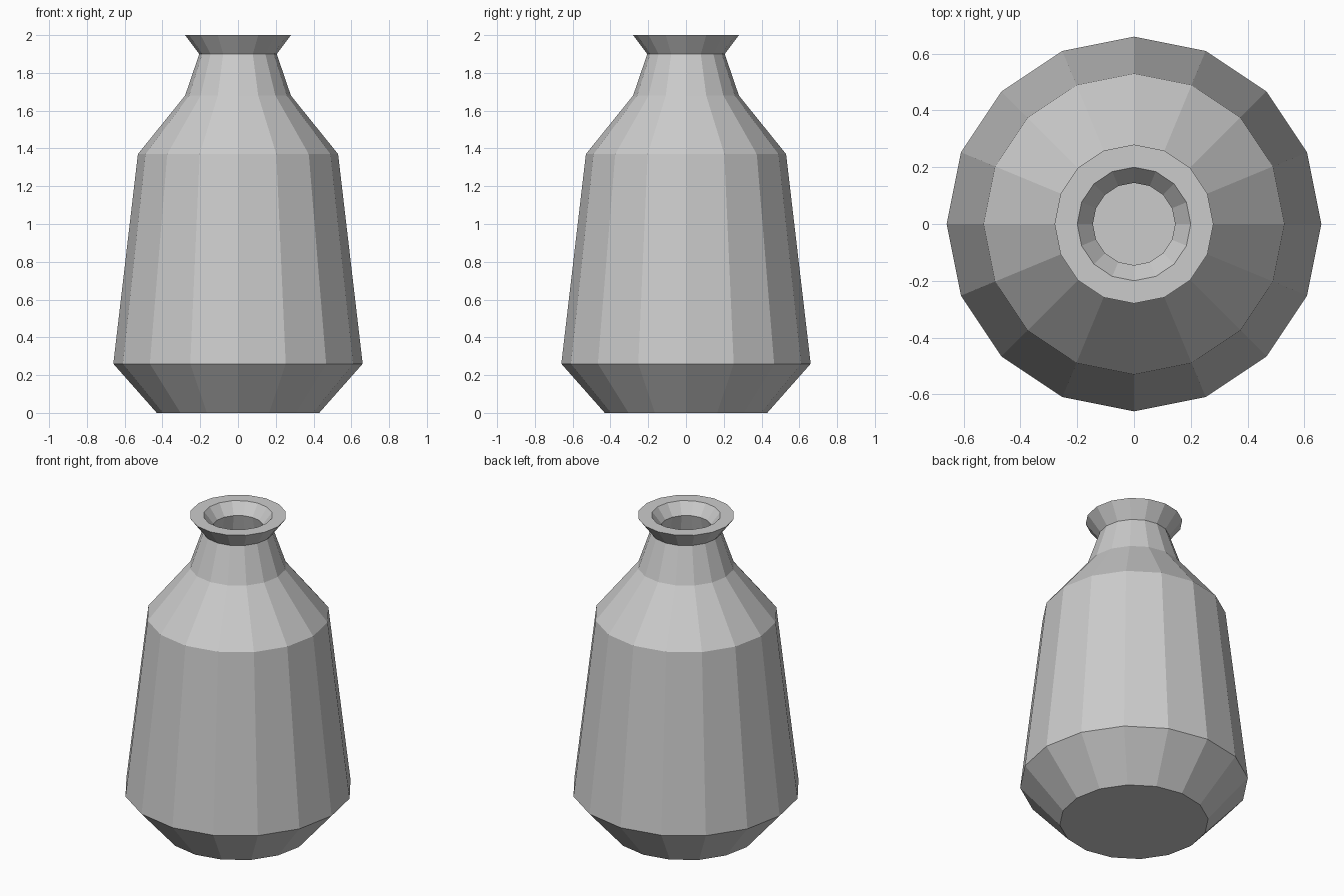
import bpy
import bmesh
import math

cube = bpy.data.objects.get("Cube")
if cube:
    bpy.data.objects.remove(cube, do_unlink=True)

SIDES = 16

# Single plain grey
grey = bpy.data.materials.new("plain grey")
grey.use_nodes = True
colour = (0.6, 0.6, 0.6, 1.0)
grey.diffuse_color = colour
grey.node_tree.nodes["Principled BSDF"].inputs["Base Color"].default_value = colour

# (radius, height) from the underside, up the outside, over the lip, down the inside
outside = [(0.43, 0.0), (0.66, 0.26), (0.53, 1.37),
           (0.28, 1.68), (0.205, 1.9), (0.28, 2.0)]
inside = [(0.2, 2.0), (0.145, 1.93), (0.215, 1.66),
          (0.47, 1.35), (0.59, 0.28), (0.4, 0.06)]


def lathe(name, profile, material):
    """Turn a profile around z, closing both ends with flat caps."""
    bm = bmesh.new()
    rings = []
    for radius, height in profile:
        rings.append([bm.verts.new((radius * math.cos(math.tau * i / SIDES),
                                    radius * math.sin(math.tau * i / SIDES),
                                    height)) for i in range(SIDES)])
    for low, high in zip(rings, rings[1:]):
        for i in range(SIDES):
            j = (i + 1) % SIDES
            bm.faces.new((low[i], low[j], high[j], high[i]))
    bm.faces.new(reversed(rings[0]))
    bm.faces.new(rings[-1])
    mesh = bpy.data.meshes.new(name)
    bm.to_mesh(mesh)
    bm.free()
    mesh.materials.append(material)
    obj = bpy.data.objects.new(name, mesh)
    bpy.context.collection.objects.link(obj)
    return obj


# Hollow faceted bottle with a flared lip
lathe("bottle", outside + inside, grey)
